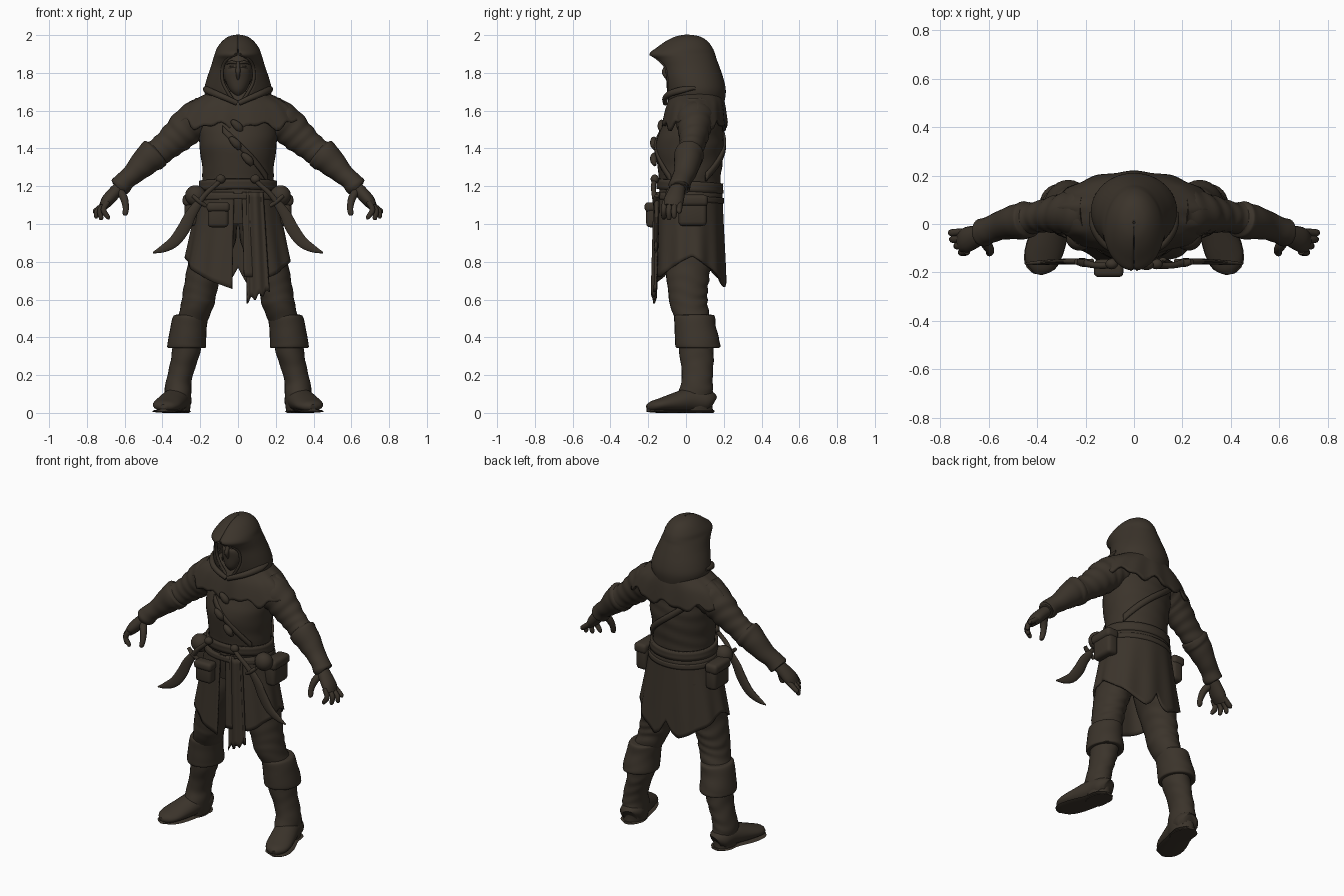
import bpy, bmesh, math
from mathutils import Vector
from math import sin, cos, pi, radians

cloth = bpy.data.materials.new("dark brown cloth")
cloth.diffuse_color = (0.044, 0.034, 0.024, 1)


def spline(pts, t):
    """Catmull-Rom sample of tuples, t in 0..1"""
    n = len(pts) - 1
    i = min(int(t * n), n - 1)
    f = t * n - i
    p = [Vector(pts[max(0, min(n, i + k))]) for k in (-1, 0, 1, 2)]
    return 0.5 * (2 * p[1] + (p[2] - p[0]) * f + (2 * p[0] - 5 * p[1] + 4 * p[2] - p[3]) * f * f
                  + (3 * p[1] - p[0] - 3 * p[2] + p[3]) * f ** 3)


def lerp_table(table, x):
    for a, b in zip(table, table[1:]):
        if x <= b[0]:
            f = max(0, (x - a[0]) / (b[0] - a[0]))
            return [p + (q - p) * f for p, q in zip(a, b)]
    return list(table[-1])


def finish(name, bm, mirror=False, thick=0):
    bmesh.ops.recalc_face_normals(bm, faces=bm.faces)
    me = bpy.data.meshes.new(name)
    bm.to_mesh(me)
    bm.free()
    me.materials.append(cloth)
    ob = bpy.data.objects.new(name, me)
    bpy.context.collection.objects.link(ob)
    if thick:
        m = ob.modifiers.new("thickness", 'SOLIDIFY')
        m.thickness, m.offset = thick, 0
    if mirror:
        ob.modifiers.new("mirror", 'MIRROR').use_mirror_merge = False
    return ob


def grid(name, fn, nu, nv, closed=False, caps=False, **kw):
    """Surface from fn(u, v); u runs round, v runs along"""
    bm = bmesh.new()
    cols = nu if closed else nu + 1
    rows = [[bm.verts.new(fn(i / nu, j / nv)) for i in range(cols)] for j in range(nv + 1)]
    for a, b in zip(rows, rows[1:]):
        for i in range(nu):
            k = (i + 1) % cols
            bm.faces.new((a[i], a[k], b[k], b[i]))
    if caps:
        bm.faces.new(rows[0])
        bm.faces.new(rows[-1])
    return finish(name, bm, **kw)


def loft(name, rings, nv=28, wrinkle=0, freq=9, nu=28, **kw):
    """Stacked level ellipses (x, y, z, rx, ry)"""
    def fn(u, v):
        s, z = spline([r[:3] for r in rings], v), spline([(r[3], r[4], 0) for r in rings], v)
        a = u * 2 * pi
        k = 1 + wrinkle * sin(freq * v * 2 * pi + 2 * sin(a * 2 + v * 5)) * (0.6 + 0.4 * sin(a))
        return s + Vector((z.x * k * cos(a), z.y * k * sin(a), 0))
    return grid(name, fn, nu, nv, True, True, **kw)


def tube(name, path, side=(0, 1, 0), nv=16, nu=14, wrinkle=0, freq=6, **kw):
    """Elliptical sweep; path of (x, y, z, r along side, r across)"""
    side = Vector(side)
    pts = [p[:3] for p in path]

    def fn(u, v):
        c = spline(pts, v)
        t = (spline(pts, min(1, v + .02)) - spline(pts, max(0, v - .02))).normalized()
        n = t.cross(side).normalized()
        b = n.cross(t)
        r = spline([(p[3], p[4], 0) for p in path], v)
        a = u * 2 * pi
        k = 1 + wrinkle * sin(freq * v * 2 * pi + 2 * sin(a + v * 4))
        return c + (b * r.x * cos(a) + n * r.y * sin(a)) * k
    return grid(name, fn, nu, nv, True, True, **kw)


def ball(name, loc, size, **kw):
    bm = bmesh.new()
    bmesh.ops.create_uvsphere(bm, u_segments=24, v_segments=16, radius=1)
    bmesh.ops.scale(bm, vec=size, verts=bm.verts)
    bmesh.ops.translate(bm, vec=loc, verts=bm.verts)
    return finish(name, bm, **kw)


def box(name, loc, size, bevel=.015, **kw):
    bm = bmesh.new()
    bmesh.ops.create_cube(bm, size=1)
    bmesh.ops.scale(bm, vec=size, verts=bm.verts)
    bmesh.ops.translate(bm, vec=loc, verts=bm.verts)
    bmesh.ops.bevel(bm, geom=bm.edges[:], offset=bevel, segments=3, affect='EDGES', profile=.5)
    return finish(name, bm, **kw)


# torso
torso = [(0, .03, 1.0, .20, .155), (0, .02, 1.12, .205, .165), (0, .02, 1.2, .19, .16),
         (0, .02, 1.3, .19, .17), (0, .02, 1.42, .205, .18), (0, .035, 1.52, .21, .16),
         (0, .06, 1.61, .19, .135), (0, .06, 1.68, .11, .11)]
loft("torso", torso, 48, .012, 8, 40)

# shoulder mantle with ragged edge
mantle = [(.06, .13, .12, 1.70), (.055, .20, .135, 1.665), (.05, .275, .15, 1.62), (.045, .33, .165, 1.545)]


def mantle_pt(u, v):
    a = u * 2 * pi
    y, rx, _ = spline([m[:3] for m in mantle], v)
    ry, z, _ = spline([(m[2], m[3], 0) for m in mantle], v)
    w = v ** 3
    z += w * (.018 * sin(a * 9) + .012 * sin(a * 17 + 1) - .03 * abs(sin(a)))
    k = 1 + .02 * v * sin(a * 13)
    return rx * k * cos(a), y + ry * k * sin(a), z


grid("shoulder_mantle", mantle_pt, 96, 14, True, thick=.016)

# hood: (z, half width, front y, back y, opening half width)
hood = [(1.635, .15, -.085, .195, .012), (1.70, .172, -.10, .205, .055), (1.76, .162, -.115, .195, .082),
        (1.83, .138, -.135, .172, .08), (1.875, .125, -.165, .155, .055), (1.90, .117, -.187, .148, .008),
        (1.93, .105, -.15, .135, .001), (1.965, .078, -.10, .108, .001), (1.988, .045, -.05, .068, .001),
        (1.997, .004, .0, .01, .0001)]


def hood_pt(u, v):
    z, rx, yf = spline([h[:3] for h in hood], v)
    yb, op, _ = spline([(h[3], h[4], 0) for h in hood], v)
    a0 = math.asin(max(0, min(.9, op / max(rx, .004))))
    a = a0 + u * (2 * pi - 2 * a0)
    c = (yf + yb) / 2
    return rx * sin(a), c - (yb - yf) / 2 * cos(a), z


grid("hood", hood_pt, 48, 36, thick=.012)
rim = [tuple(hood_pt(0, i / 9)) + (.009, .009) for i in range(6)]
tube("hood_rim", rim, (1, 0, 0), 24, 10, mirror=True)
# folded collar below the hood opening
tube("hood_collar", [(.005, -.11, 1.64, .012, .014), (.06, -.11, 1.665, .015, .016), (.12, -.085, 1.69, .015, .018),
                     (.165, -.02, 1.71, .014, .018), (.172, .05, 1.72, .01, .012)], mirror=True)

# head, mask and features
ball("head", (0, -.01, 1.81), (.08, .09, .11))
loft("face_mask", [(0, -.06, 1.68, .015, .02), (0, -.05, 1.71, .045, .05), (0, -.045, 1.77, .068, .06),
                   (0, -.05, 1.82, .062, .058), (0, -.04, 1.835, .04, .04)], 14)
tube("nose", [(0, -.095, 1.86, .008, .008), (0, -.108, 1.825, .012, .012), (0, -.113, 1.80, .014, .012),
              (0, -.095, 1.76, .006, .006)])
tube("brow", [(.008, -.098, 1.852, .007, .007), (.035, -.095, 1.857, .009, .008), (.06, -.07, 1.85, .006, .006)], mirror=True)
ball("eye", (.03, -.083, 1.836), (.014, .01, .007), mirror=True)

# sleeves, forearm cuffs and hands
tube("sleeve", [(.17, .05, 1.58, .11, .10), (.25, .045, 1.53, .095, .10), (.32, .04, 1.465, .078, .088),
                (.39, .03, 1.405, .065, .075), (.45, .02, 1.36, .066, .074)], nv=32, nu=24, wrinkle=.03, mirror=True)
tube("forearm_cuff", [(.425, .02, 1.385, .058, .066), (.44, .018, 1.372, .076, .086), (.475, .01, 1.345, .074, .08),
                      (.53, 0, 1.29, .064, .064), (.585, -.02, 1.24, .055, .052), (.625, -.035, 1.20, .058, .056),
                      (.635, -.037, 1.19, .045, .044)], nv=32, nu=24, wrinkle=.022, freq=5, mirror=True)
tube("palm", [(.61, -.035, 1.21, .035, .032), (.65, -.05, 1.17, .045, .035), (.69, -.065, 1.125, .053, .034),
              (.715, -.075, 1.09, .045, .022)], mirror=True)
for i, (x, z) in enumerate([(.69, 1.025), (.725, 1.02), (.75, 1.03), (.757, 1.055)]):
    y = -.117 + .027 * i
    tube(f"finger_{i + 1}", [(.69, y + .005, 1.12, .014, .016), ((.71 + x) / 2 + .012, y, 1.075, .0155, .0155),
                             (x, y, z + .012, .013, .013), (x, y, z, .006, .006)], nv=12, nu=10, mirror=True)
tube("thumb", [(.63, -.055, 1.18, .022, .022), (.605, -.09, 1.14, .022, .021), (.594, -.11, 1.09, .017, .017),
               (.597, -.12, 1.055, .014, .014), (.598, -.12, 1.045, .006, .006)], mirror=True)

# trousers, boots, folded boot tops
loft("trouser_leg", [(.11, .03, 1.02, .11, .13), (.135, .02, .88, .115, .13), (.175, .01, .75, .098, .118),
                     (.20, .01, .65, .09, .105), (.215, .015, .57, .088, .10), (.245, .04, .48, .08, .09)],
     44, .03, 7, mirror=True)
loft("boot_top", [(.25, .045, .52, .075, .088), (.252, .045, .51, .092, .107), (.262, .05, .45, .096, .11),
                  (.27, .06, .38, .102, .118), (.272, .063, .345, .10, .115), (.274, .06, .35, .07, .085)],
     24, .012, 3, mirror=True)
loft("boot_shaft", [(.265, .055, .42, .078, .095), (.275, .055, .32, .075, .092), (.295, .06, .24, .069, .084),
                    (.315, .058, .16, .068, .083), (.318, .05, .09, .071, .095), (.318, .055, .0, .062, .085)],
     32, .025, 5, mirror=True)
tube("boot_foot", [(.305, .135, .05, .04, .045), (.312, .11, .062, .068, .06), (.328, .03, .068, .073, .066),
                   (.355, -.06, .054, .077, .052), (.378, -.135, .042, .075, .036), (.39, -.18, .034, .055, .028),
                   (.397, -.206, .03, .018, .014)], (1, 0, 0), 24, 24, mirror=True)
tube("boot_sole", [(.307, .145, .008, .03, .008), (.315, .10, .008, .07, .008), (.33, .02, .008, .07, .008),
                   (.365, -.09, .008, .08, .008), (.39, -.17, .01, .066, .009), (.397, -.207, .014, .02, .008)],
     (1, 0, 0), 16, 12, mirror=True)

# coat skirt, split at the front, with an uneven hem: (degrees from front, hem z)
hem = [(0, .72), (35, .72), (75, .80), (95, .83), (130, .76), (165, .665), (172, .69), (180, .77), (188, .70),
       (196, .675), (230, .75), (265, .83), (285, .80), (320, .72), (360, .645)]


def skirt_pt(u, v):
    d = 6 + u * 348
    a = radians(d)
    z = 1.17 + (lerp_table(hem, d)[1] - 1.17) * v
    f = (1.17 - z) / .37
    k = 1 + .025 * min(f, 1) * sin(a * 11)
    rx, ry = .20 + .075 * f, .168 + .015 * f
    return rx * k * sin(a), .018 - ry * k * cos(a), z


grid("coat_skirt", skirt_pt, 120, 18, thick=.012)


# hanging front sash
def sash_pt(u, v):
    low = .58 + .05 * u + .025 * abs(sin(u * 9))
    return (.045 + .085 * u + v * (.005 + .03 * u), -.155 - .015 * v + .01 * sin(u * 9), 1.17 + (low - 1.17) * v)


grid("front_sash", sash_pt, 20, 18, thick=.014)


# belts and strap wrap the torso surface
def on_torso(d, z, out):
    r = lerp_table([(t[2], t[1], t[3], t[4]) for t in torso], z)
    a = radians(d)
    return Vector(((r[2] + out) * sin(a), r[1] - (r[3] + out) * cos(a), z))


def band(name, z, h):
    def fn(u, v):
        return on_torso(u * 360, z + (v - .5) * h + .012 * cos(u * 2 * pi), .008)
    grid(name, fn, 56, 3, True, thick=.016)


band("waist_sash", 1.20, .055)
band("pouch_belt", 1.135, .03)
grid("back_strap", lambda u, v: on_torso(225 - 105 * u, 1.55 - .3 * u + (v - .5) * .045, .006), 24, 2, thick=.014)
grid("chest_strap", lambda u, v: on_torso(-22 + 75 * u, 1.50 - .26 * u + (v - .5) * .04, .004), 20, 2, thick=.014)

# chest toggles
for i, (x, z) in enumerate([(-.005, 1.52), (-.015, 1.43), (.05, 1.345)]):
    y = -.125 if i == 0 else -.165
    tube(f"chest_toggle_{i + 1}", [(x - .03, y, z + .025, .006, .008), (x - .015, y - .006, z + .015, .016, .018),
                                   (x + .01, y - .006, z - .01, .018, .022), (x + .022, y, z - .035, .008, .01)])

# curved daggers
tube("dagger_handle", [(.085, -.165, 1.24, .014, .014), (.12, -.172, 1.205, .013, .013), (.165, -.17, 1.165, .013, .014),
                       (.205, -.16, 1.115, .016, .016)], mirror=True)
ball("dagger_pommel", (.092, -.165, 1.238), (.026, .022, .024), mirror=True)
tube("dagger_guard", [(.17, -.155, 1.095, .012, .01), (.205, -.162, 1.12, .016, .013), (.24, -.155, 1.15, .012, .01)], mirror=True)
tube("dagger_blade", [(.205, -.155, 1.115, .014, .022), (.25, -.155, 1.05, .013, .03), (.285, -.155, .98, .012, .034),
                      (.335, -.157, .91, .011, .031), (.395, -.16, .87, .009, .021), (.45, -.163, .848, .004, .004)],
     nv=24, mirror=True)

# pouches
box("front_pouch", (-.105, -.178, 1.045), (.11, .065, .125), .02)
box("front_pouch_flap", (-.105, -.183, 1.09), (.122, .072, .05), .018)
box("side_pouch", (.245, .035, 1.065), (.075, .15, .15), .022, mirror=True)
box("side_pouch_flap", (.25, .035, 1.125), (.085, .162, .06), .02, mirror=True)
ball("hip_roll", (.225, -.06, 1.15), (.055, .05, .055), mirror=True)

# smooth shading with crisp folds
bpy.ops.object.select_all(action='SELECT')
bpy.context.view_layer.objects.active = bpy.context.scene.objects[0]
bpy.ops.object.shade_smooth_by_angle(angle=radians(50))
